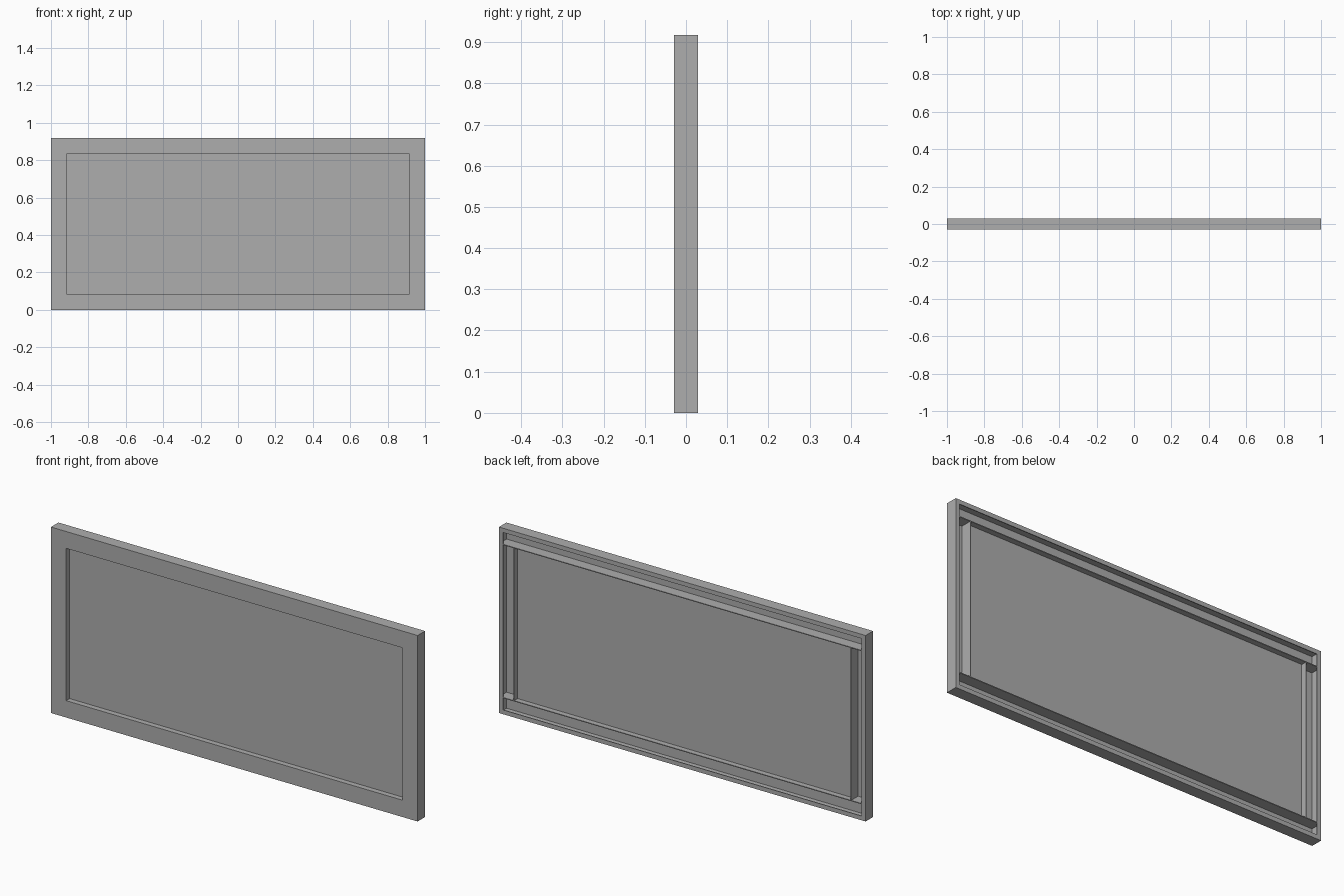
import bpy, bmesh

if "Cube" in bpy.data.objects:
    bpy.data.objects.remove(bpy.data.objects["Cube"])

W, H, D = 1.0, 0.917, 0.029      # half width, height, half depth
B, F, T = 0.083, 0.021, 0.004    # border width, back flange width, sheet thickness

gray = bpy.data.materials.new("plain gray")
gray.diffuse_color = (0.42, 0.42, 0.42, 1)
gray.use_nodes = True
gray.node_tree.nodes["Principled BSDF"].inputs["Base Color"].default_value = gray.diffuse_color


def finish(name, bm):
    bmesh.ops.recalc_face_normals(bm, faces=bm.faces)
    mesh = bpy.data.meshes.new(name)
    bm.to_mesh(mesh)
    bm.free()
    mesh.materials.append(gray)
    obj = bpy.data.objects.new(name, mesh)
    bpy.context.collection.objects.link(obj)


def box(name, x0, x1, y0, y1, z0, z1):
    bm = bmesh.new()
    bmesh.ops.create_cube(bm, size=1)
    for v in bm.verts:
        v.co = ((x0 + x1) / 2 + v.co.x * (x1 - x0),
                (y0 + y1) / 2 + v.co.y * (y1 - y0),
                (z0 + z1) / 2 + v.co.z * (z1 - z0))
    finish(name, bm)


def frame(name, profile):
    """Sweep a closed (inset, y) section around the rectangle with mitred corners."""
    bm = bmesh.new()
    rings = []
    for inset, y in profile:
        x, z0, z1 = W - inset, inset, H - inset
        rings.append([bm.verts.new(p) for p in
                      ((-x, y, z0), (x, y, z0), (x, y, z1), (-x, y, z1))])
    for i, a in enumerate(rings):
        b = rings[(i + 1) % len(rings)]
        for k in range(4):
            n = (k + 1) % 4
            bm.faces.new((a[k], a[n], b[n], b[k]))
    finish(name, bm)


# Folded sheet frame: front border, outer wall and narrow back flange
frame("folded_frame", [(B, -D), (0, -D), (0, D), (F, D),
                       (F, D - T), (T, D - T), (T, -D + T), (B, -D + T)])

# Long ribs along the opening, running the full width
for name, z in (("bottom_rib", B - T), ("top_rib", H - B)):
    box(name, -W + T, W - T, -D + T, D, z, z + T)

# Short ribs between the long ones
for name, x in (("left_rib", -W + B - T), ("right_rib", W - B)):
    box(name, x, x + T, -D + T, D, B, H - B)

# Recessed panel
box("panel", -W + B, W - B, -0.002, 0.002, B, H - B)
